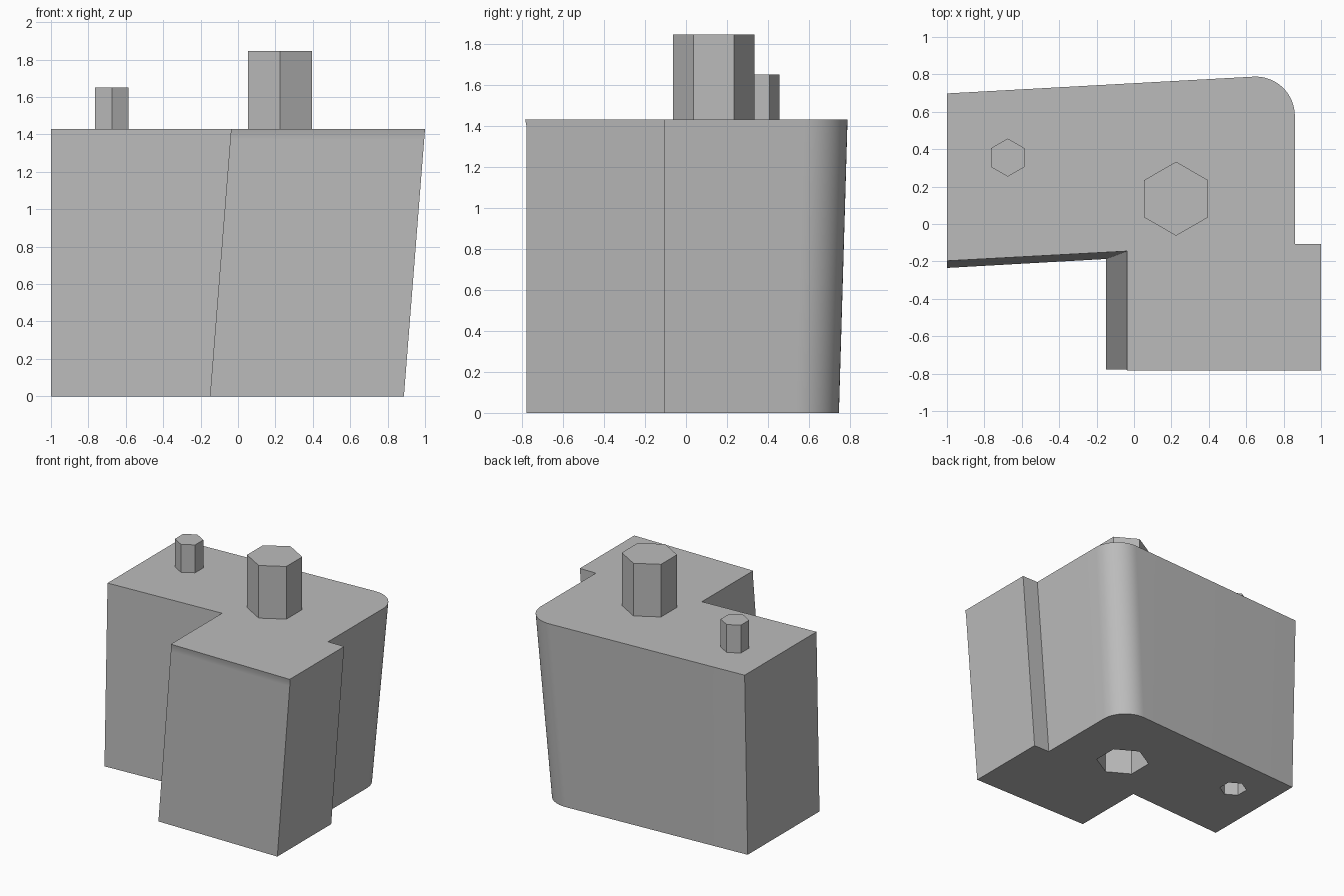
import bpy, bmesh, math

cube = bpy.data.objects.get("Cube")
if cube:
    bpy.data.objects.remove(cube, do_unlink=True)

grey = bpy.data.materials.new("plain grey")
grey.use_nodes = True
COLOUR = (0.5, 0.5, 0.5, 1)
grey.diffuse_color = COLOUR
grey.node_tree.nodes["Principled BSDF"].inputs["Base Color"].default_value = COLOUR

HEIGHT = 1.43
LEAN_X, LEAN_Y = 0.113, 0.042
FRONT = -0.777


def add_object(name, bm):
    bmesh.ops.recalc_face_normals(bm, faces=bm.faces)
    mesh = bpy.data.meshes.new(name)
    bm.to_mesh(mesh)
    bm.free()
    obj = bpy.data.objects.new(name, mesh)
    bpy.context.collection.objects.link(obj)
    mesh.materials.append(grey)
    return obj


def hex_prism(name, x, y, radius, z0, z1):
    bm = bmesh.new()
    ring = [bm.verts.new((x + radius * math.sin(i * math.pi / 3),
                          y + radius * math.cos(i * math.pi / 3), z0)) for i in range(6)]
    base = bm.faces.new(ring)
    top = bmesh.ops.extrude_face_region(bm, geom=[base], use_keep_orig=True)
    verts = [v for v in top["geom"] if isinstance(v, bmesh.types.BMVert)]
    bmesh.ops.translate(bm, verts=verts, vec=(0, 0, z1 - z0))
    return add_object(name, bm)


# Top outline: x, y, and how far each point follows the lean in x and y
outline = [(-1, -0.197, 0, 0.9), (-0.037, -0.145, 1, 1), (-0.037, FRONT, 1, 0),
           (1, FRONT, 1, 0), (1, -0.106, 1, 0), (0.86, -0.106, 1, 0)]
ARC_STEPS = 16
for i in range(ARC_STEPS + 1):
    a = math.radians(93 * i / ARC_STEPS)
    outline.append((0.65 + 0.21 * math.cos(a), 0.578 + 0.21 * math.sin(a), 1, 1))
outline.append((-1, 0.698, 0, 0.9))

# Leaning body, with a slight flare along the top of its front
bm = bmesh.new()
rings = []
for z, flare in ((0, 0), (1.37, 0), (1.38, 0), (1.405, 0.002), (HEIGHT, 0.007)):
    t = 1 - z / HEIGHT
    rings.append([bm.verts.new((x - dx * LEAN_X * t,
                                y - dy * LEAN_Y * t - (flare if y == FRONT else 0), z))
                  for x, y, dx, dy in outline])
for low, high in zip(rings, rings[1:]):
    for i in range(len(low)):
        j = (i + 1) % len(low)
        bm.faces.new((low[i], low[j], high[j], high[i]))
bm.faces.new(rings[0])
bm.faces.new(rings[-1])
body = add_object("body", bm)

# Six-sided pegs on top, and matching sockets underneath
for name, x, y, radius, rise in (("large", 0.225, 0.135, 0.198, 0.415),
                                 ("small", -0.675, 0.355, 0.102, 0.22)):
    hex_prism(name + "_peg", x, y, radius, HEIGHT, HEIGHT + rise)
    cutter = hex_prism(name + "_socket_cutter", x, y, radius, -0.1, rise)
    cutter.hide_render = True
    cut = body.modifiers.new(name + "_socket", "BOOLEAN")
    cut.operation = "DIFFERENCE"
    cut.solver = "EXACT"
    cut.object = cutter
    bpy.context.view_layer.objects.active = body
    bpy.ops.object.modifier_apply(modifier=cut.name)
    bpy.data.objects.remove(cutter, do_unlink=True)

bpy.ops.object.select_all(action="DESELECT")
body.select_set(True)
bpy.context.view_layer.objects.active = body
bpy.ops.object.shade_smooth_by_angle(angle=math.radians(30))
